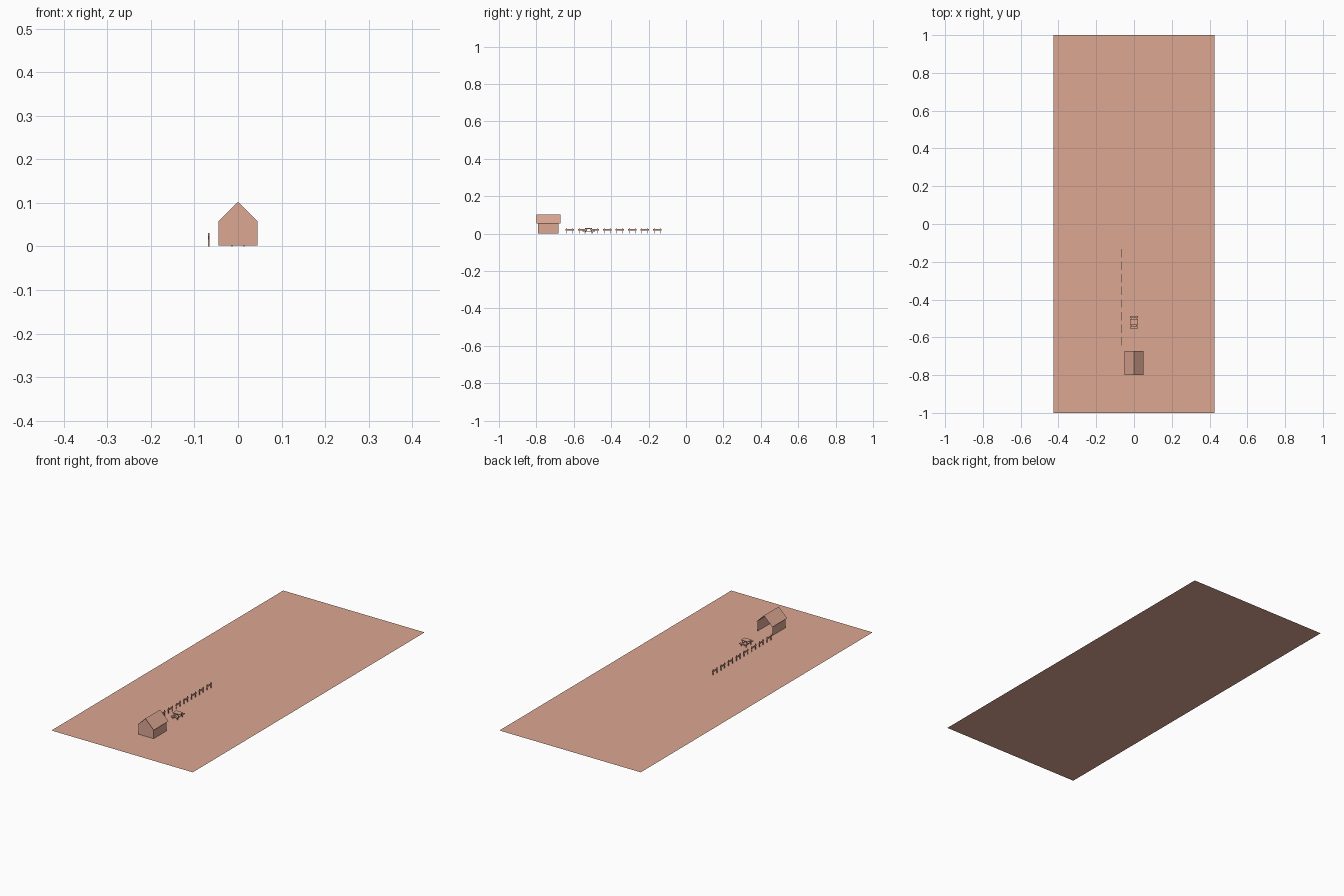
import bpy

if "Cube" in bpy.data.objects:
    bpy.data.objects.remove(bpy.data.objects["Cube"])


def mesh(name, verts, faces):
    me = bpy.data.meshes.new(name)
    me.from_pydata(verts, [], faces)
    ob = bpy.data.objects.new(name, me)
    bpy.context.collection.objects.link(ob)
    mat_paint(ob)
    return ob


def mat_paint(ob):
    ob.data.materials.append(clay)


def box(name, x0, x1, y0, y1, z0, z1):
    v = [(x, y, z) for x in (x0, x1) for y in (y0, y1) for z in (z0, z1)]
    f = [(0, 1, 3, 2), (4, 6, 7, 5), (0, 4, 5, 1), (2, 3, 7, 6), (0, 2, 6, 4), (1, 5, 7, 3)]
    return mesh(name, v, f)


clay = bpy.data.materials.new("clay")
clay.diffuse_color = (0.72, 0.39, 0.29, 1)
clay.use_nodes = True
clay.node_tree.nodes["Principled BSDF"].inputs["Base Color"].default_value = clay.diffuse_color

# Field
mesh("field", [(-.427, -1, 0), (.427, -1, 0), (.427, 1, 0), (-.427, 1, 0)], [(0, 1, 2, 3)])

# Shed: gabled front wall and two side walls, open at the back
W, F, B, H = .045, -.792, -.683, .058
mesh("shed_walls",
     [(-W, F, .002), (W, F, .002), (W, F, H), (0, F, .102), (-W, F, H),
      (-W, B, .002), (W, B, .002), (W, B, H), (-W, B, H)],
     [(0, 1, 2, 3, 4), (1, 6, 7, 2), (5, 0, 4, 8), (0, 5, 6, 1)])

# Thin pitched roof with overhang
mesh("shed_roof",
     [(s, y, z) for y in (-.8, -.672) for s, z in ((-.051, .053), (0, .103), (.051, .053))],
     [(0, 1, 4, 3), (1, 2, 5, 4)])

# Picnic table with two benches
C = -.52
box("table_top", -.021, .021, C - .016, C + .016, .026, .029)
for side in (-1, 1):
    y = C + side * .028
    box("bench_seat", -.021, .021, y - .006, y + .006, .014, .017)
for x in (-.014, .014):
    box("table_crossbar", x - .001, x + .001, C - .033, C + .033, .011, .014)
    for side in (-1, 1):
        # splayed leg
        a, b = C + side * .008, C + side * .022
        v = [(x + dx, y + dy, z) for y, z in ((b, 0), (a, .026))
             for dx, dy in ((-.001, -.002), (.001, -.002), (.001, .002), (-.001, .002))]
        mesh("table_leg", v, [(3, 2, 1, 0), (4, 5, 6, 7), (0, 1, 5, 4),
                              (1, 2, 6, 5), (2, 3, 7, 6), (3, 0, 4, 7)])

# Row of short fence sections
for i in range(8):
    y = -.621 + i * .0667
    box("fence_rail", -.068, -.066, y - .022, y + .022, .016, .025)
    for s in (-1, 1):
        box("fence_post", -.0685, -.0655, y + s * .016 - .002, y + s * .016 + .002, 0, .031)
